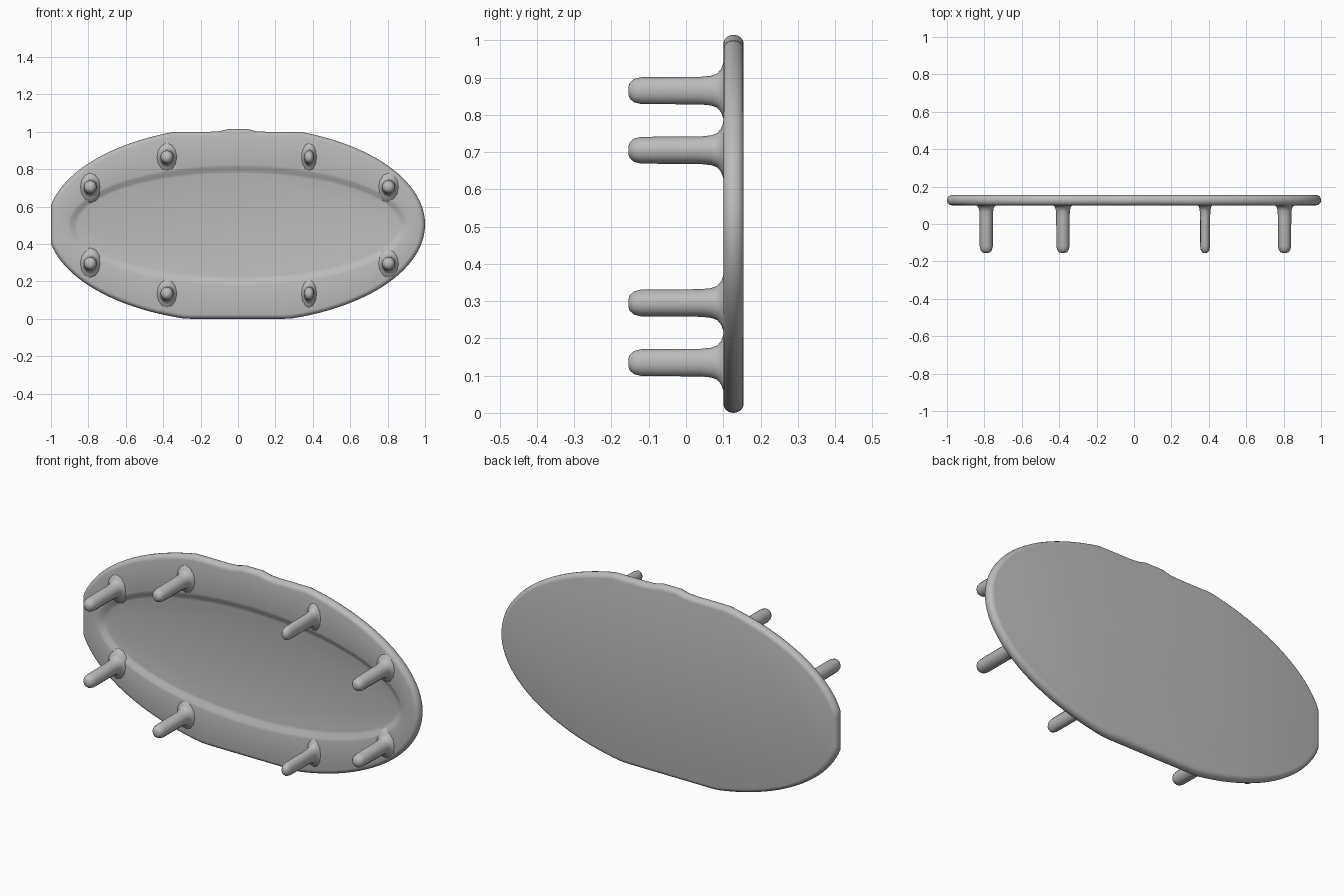
import bpy, bmesh, math

if "Cube" in bpy.data.objects:
    bpy.data.objects.remove(bpy.data.objects["Cube"])

grey = bpy.data.materials.new("plain grey")
grey.diffuse_color = (0.5, 0.5, 0.5, 1)
grey.use_nodes = True
grey.node_tree.nodes["Principled BSDF"].inputs["Base Color"].default_value = grey.diffuse_color


def loft(name, rings, angle):
    """Join equal-length rings of points into a closed smooth body."""
    bm = bmesh.new()
    loops = [[bm.verts.new(p) for p in ring] for ring in rings]
    n = len(loops[0])
    for a, b in zip(loops, loops[1:]):
        for i in range(n):
            j = (i + 1) % n
            bm.faces.new((a[i], a[j], b[j], b[i]))
    bm.faces.new(loops[0])
    bm.faces.new(loops[-1])
    bmesh.ops.recalc_face_normals(bm, faces=bm.faces)
    mesh = bpy.data.meshes.new(name)
    bm.to_mesh(mesh)
    bm.free()
    mesh.materials.append(grey)
    ob = bpy.data.objects.new(name, mesh)
    bpy.context.collection.objects.link(ob)
    bpy.ops.object.select_all(action='DESELECT')
    ob.select_set(True)
    bpy.context.view_layer.objects.active = ob
    bpy.ops.object.shade_smooth_by_angle(angle=math.radians(angle))
    return ob


CZ = 0.505
N = 128


def rim_ring(inset, y):
    """Oval with trimmed left, top and bottom, and a small crest on top."""
    pts = []
    for i in range(N):
        t = 2 * math.pi * i / N
        c, s = math.cos(t), math.sin(t)
        x = max(-1 + inset, (1.02 if c < 0 else 1.0) * c - inset * c)
        top = 0.495 + 0.015 * min(1, max(0, (0.11 - abs(x)) / 0.06))
        z = max(-0.505 + inset, min(top - inset, (0.525 - inset) * s))
        pts.append((x, y, CZ + z))
    return pts


def oval_ring(rx, rz, y):
    return [(rx * math.cos(2 * math.pi * i / N), y,
             CZ - 0.005 + rz * math.sin(2 * math.pi * i / N)) for i in range(N)]


# Oval board with rounded rim and shallow front recess
R = 0.0275
rings = [rim_ring(R * (1 - math.cos(a)) * 0.9, 0.1275 + R * math.sin(a))
         for a in [math.radians(90 - 22.5 * k) for k in range(9)]]
rings += [oval_ring(0.91, 0.325, 0.100), oval_ring(0.895, 0.310, 0.103),
          oval_ring(0.875, 0.290, 0.117), oval_ring(0.86, 0.275, 0.120)]
loft("oval_board", rings, 50)

# Pegs: y, radius in x, radius in z (flared where they meet the board)
PEG = [(0.115, 0.060, 0.085), (0.100, 0.053, 0.074), (0.094, 0.045, 0.058),
       (0.084, 0.040, 0.046), (0.068, 0.037, 0.040), (0.040, 0.036, 0.037),
       (-0.120, 0.035, 0.036), (-0.140, 0.030, 0.031),
       (-0.151, 0.021, 0.021), (-0.155, 0.010, 0.010)]
for side, xs in (("left", (-0.79, -0.38)), ("right", (0.38, 0.805))):
    for x, dz in zip(xs, (0.205, 0.365) if side == "left" else (0.365, 0.205)):
        thin = 0.76 if x == 0.38 else 1.0
        for row, sgn in (("upper", 1), ("lower", -1)):
            place = "inner" if dz > 0.3 else "outer"
            loft(f"{row}_{side}_{place}_peg",
                 [[(x + rx * thin * math.cos(math.pi * k / 6), y,
                    0.5 + sgn * dz + rz * math.sin(math.pi * k / 6))
                   for k in range(12)] for y, rx, rz in PEG], 50)
